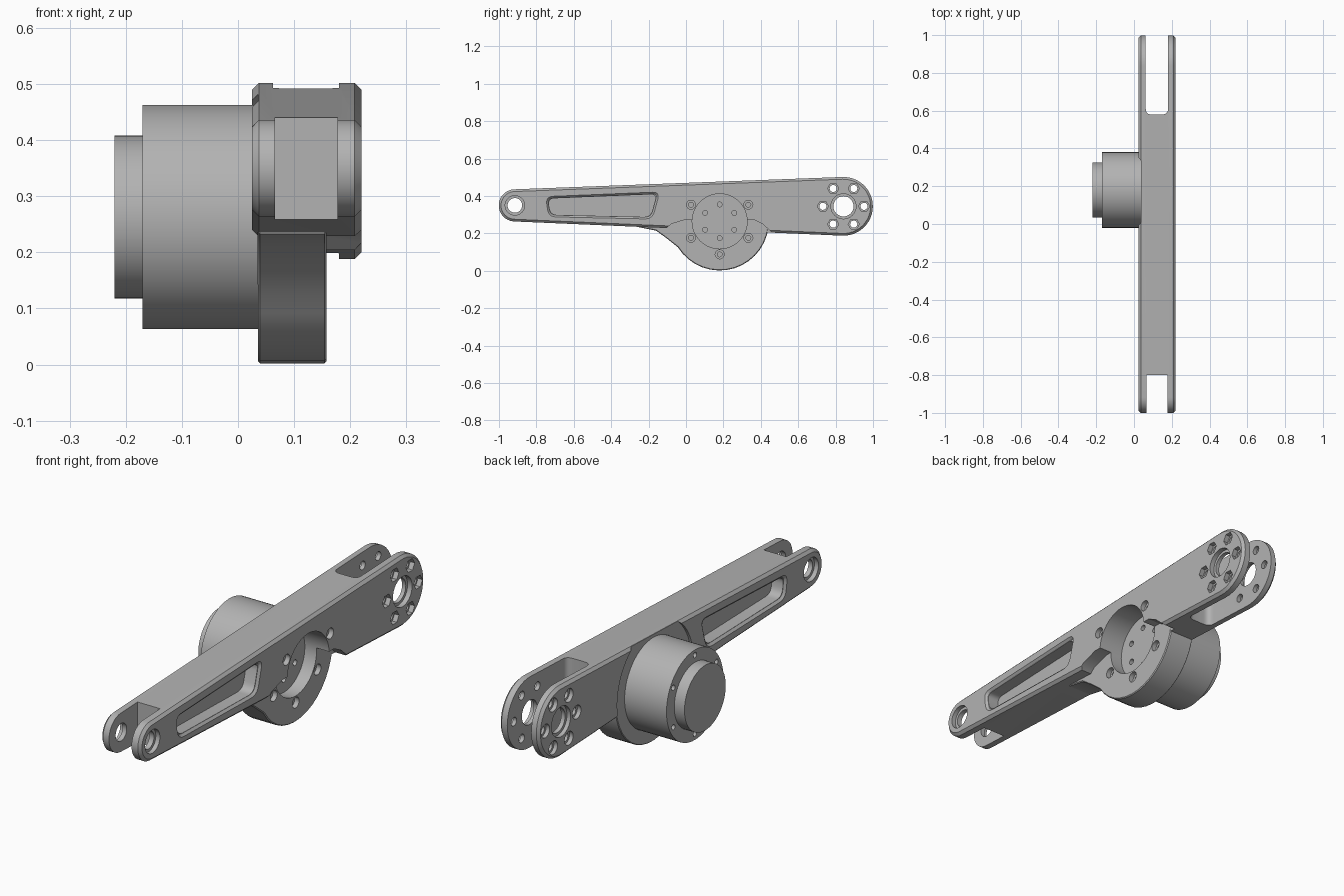
import bpy, bmesh
from math import sin, cos, pi, radians
from mathutils import Vector

cube = bpy.data.objects.get("Cube")
if cube:
    bpy.data.objects.remove(cube, do_unlink=True)

grey = bpy.data.materials.new("machined grey")
grey.use_nodes = True
grey.diffuse_color = (0.45, 0.45, 0.45, 1)
grey.node_tree.nodes["Principled BSDF"].inputs["Base Color"].default_value = (0.45, 0.45, 0.45, 1)


def circle(y, z, r, n=32, start=0.0, sweep=2 * pi):
    """Points of a closed circle, or of an arc with both ends included."""
    steps = n if sweep >= 2 * pi else n - 1
    return [(y + r * cos(start + sweep * i / steps),
             z + r * sin(start + sweep * i / steps)) for i in range(n)]


def rounded(points, r, n=5):
    """Round every corner of a polygon."""
    out = []
    for i, p in enumerate(points):
        p = Vector(p)
        a = p + (Vector(points[i - 1]) - p).normalized() * r
        b = p + (Vector(points[(i + 1) % len(points)]) - p).normalized() * r
        for k in range(n + 1):
            t = k / n
            out.append(tuple(a * (1 - t) ** 2 + p * 2 * t * (1 - t) + b * t * t))
    return out


def prism(name, points, lo, hi, chamfer=0.0, vertical=False):
    """Extrude a (y, z) profile along x, or an (x, y) profile along z."""
    bm = bmesh.new()
    lo, hi = lo + chamfer, hi - chamfer

    def place(p, d):
        return (p[0], p[1], d) if vertical else (d, p[0], p[1])

    low = [bm.verts.new(place(p, lo)) for p in points]
    high = [bm.verts.new(place(p, hi)) for p in points]
    caps = [bm.faces.new(low[::-1]), bm.faces.new(high)]
    for i in range(len(points)):
        bm.faces.new((low[i - 1], low[i], high[i], high[i - 1]))
    bmesh.ops.recalc_face_normals(bm, faces=bm.faces)
    if chamfer:
        bmesh.ops.inset_region(bm, faces=caps, thickness=chamfer, depth=chamfer,
                               use_even_offset=True)
    mesh = bpy.data.meshes.new(name)
    bm.to_mesh(mesh)
    bm.free()
    mesh.materials.append(grey)
    ob = bpy.data.objects.new(name, mesh)
    bpy.context.collection.objects.link(ob)
    return ob


def combine(target, other, operation="DIFFERENCE"):
    mod = target.modifiers.new("cut", "BOOLEAN")
    mod.operation, mod.solver, mod.object = operation, "EXACT", other
    bpy.context.view_layer.objects.active = target
    bpy.ops.object.modifier_apply(modifier=mod.name)
    bpy.data.objects.remove(other, do_unlink=True)


def drill(target, y, z, r, lo, hi, n=20):
    combine(target, prism("drill", circle(y, z, r, n), lo, hi))


def bolt_circle(y, z, r, start=0.0):
    return circle(y, z, r, 6, start)


X0, X1 = 0.025, 0.22              # side faces of the arm
FY, FZ = -0.915, 0.35             # front pivot
BY, BZ = 0.842, 0.345             # back pivot
MY, MZ = 0.18, 0.265              # motor axis

# Arm: tapered bar with round ends
tilt = radians(2.2)
outline = (circle(BY, BZ, 0.157, 25, -pi / 2 - tilt, pi + 4 * tilt - 2 * tilt + 0.0)
           + circle(FY, FZ, 0.086, 21, pi / 2 + tilt, pi - 2 * tilt))
arm = prism("arm", outline, X0, X1, 0.012)

# Shelf beside the motor hub, then the hub itself
notch = [(-0.135, 0.2), (-0.08, 0.25), (0.0, 0.275), (0.36, 0.275), (0.41, 0.25),
         (0.465, 0.2), (0.465, -0.1), (-0.135, -0.1)]
combine(arm, prism("notch", notch, 0.157, 0.3))
hub = ([(-0.06, 0.33), (-0.25, 0.26), (-0.25, 0.233), (-0.16, 0.215), (-0.105, 0.175)]
       + circle(MY, MZ, 0.263, 18, radians(212), radians(160)))
combine(arm, prism("hub", hub, 0.035, 0.158, 0.004), "UNION")

# Motor seat on one side, round recess on the other
drill(arm, MY, MZ, 0.268, -0.1, 0.036, 64)
drill(arm, MY, MZ, 0.147, 0.1, 0.3, 48)

# Fork slots at both ends
back_slot = rounded([(0.062, 0.58), (0.18, 0.58), (0.18, 1.2), (0.062, 1.2)], 0.03)
front_slot = [(0.066, -1.2), (0.177, -1.2), (0.177, -0.8), (0.066, -0.8)]
for slot in (back_slot, front_slot):
    combine(arm, prism("slot", slot, -0.2, 0.8, vertical=True))

# Lightening pockets with chamfered rims on both sides
pocket = [(-0.75, 0.397), (-0.14, 0.422), (-0.18, 0.277), (-0.735, 0.289)]
inner = [(-0.738, 0.386), (-0.156, 0.41), (-0.19, 0.288), (-0.724, 0.3)]
for lo, hi, rim_lo, rim_hi in ((0.155, 0.3, X1 - 0.01, X1 + 0.03),
                               (-0.1, 0.09, X0 - 0.03, X0 + 0.01)):
    combine(arm, prism("pocket", rounded(inner, 0.035), lo, hi))
    combine(arm, prism("pocket_rim", rounded(pocket, 0.04), rim_lo, rim_hi, 0.01))

# Front pivot: through bore with wider outer steps
drill(arm, FY, FZ, 0.039, -0.1, 0.4, 32)
drill(arm, FY, FZ, 0.052, X1 - 0.02, 0.4, 32)
drill(arm, FY, FZ, 0.052, -0.1, X0 + 0.02, 32)

# Back pivot: bore, bolt holes, hex pockets and round counterbores
drill(arm, BY, BZ, 0.054, -0.1, 0.4, 32)
drill(arm, BY, BZ, 0.067, X1 - 0.022, 0.4, 32)
drill(arm, BY, BZ, 0.067, -0.1, X0 + 0.018, 32)
for y, z in bolt_circle(BY, BZ, 0.11):
    drill(arm, y, z, 0.019, -0.1, 0.4)
    drill(arm, y, z, 0.03, X1 - 0.022, 0.4, 6)
    drill(arm, y, z, 0.03, -0.1, X0 + 0.018)

# Hub mounting holes; the top one stays covered
for y, z in bolt_circle(MY, MZ, 0.177, -pi / 2):
    if z < 0.42:
        face = X1 if z > MZ else 0.158
        drill(arm, y, z, 0.024, face - 0.022, 0.4)
        drill(arm, y, z, 0.013, face - 0.06, 0.4)

# Output face holes inside the recess
for y, z in bolt_circle(MY, MZ, 0.09, pi / 2):
    drill(arm, y, z, 0.013, 0.075, 0.15)

# Motor body with rim screw holes, and its end cap
motor = prism("motor_body", circle(MY, MZ - 0.002, 0.2, 64), -0.17, 0.038)
for y, z in bolt_circle(MY, MZ, 0.175, pi / 6):
    drill(motor, y, z, 0.012, -0.3, -0.145, 12)
cap = prism("motor_end_cap", circle(MY, MZ - 0.002, 0.145, 64), -0.22, -0.165)

bpy.ops.object.select_all(action="DESELECT")
for ob in (arm, motor, cap):
    ob.select_set(True)
bpy.context.view_layer.objects.active = arm
bpy.ops.object.shade_smooth_by_angle(angle=radians(25))
